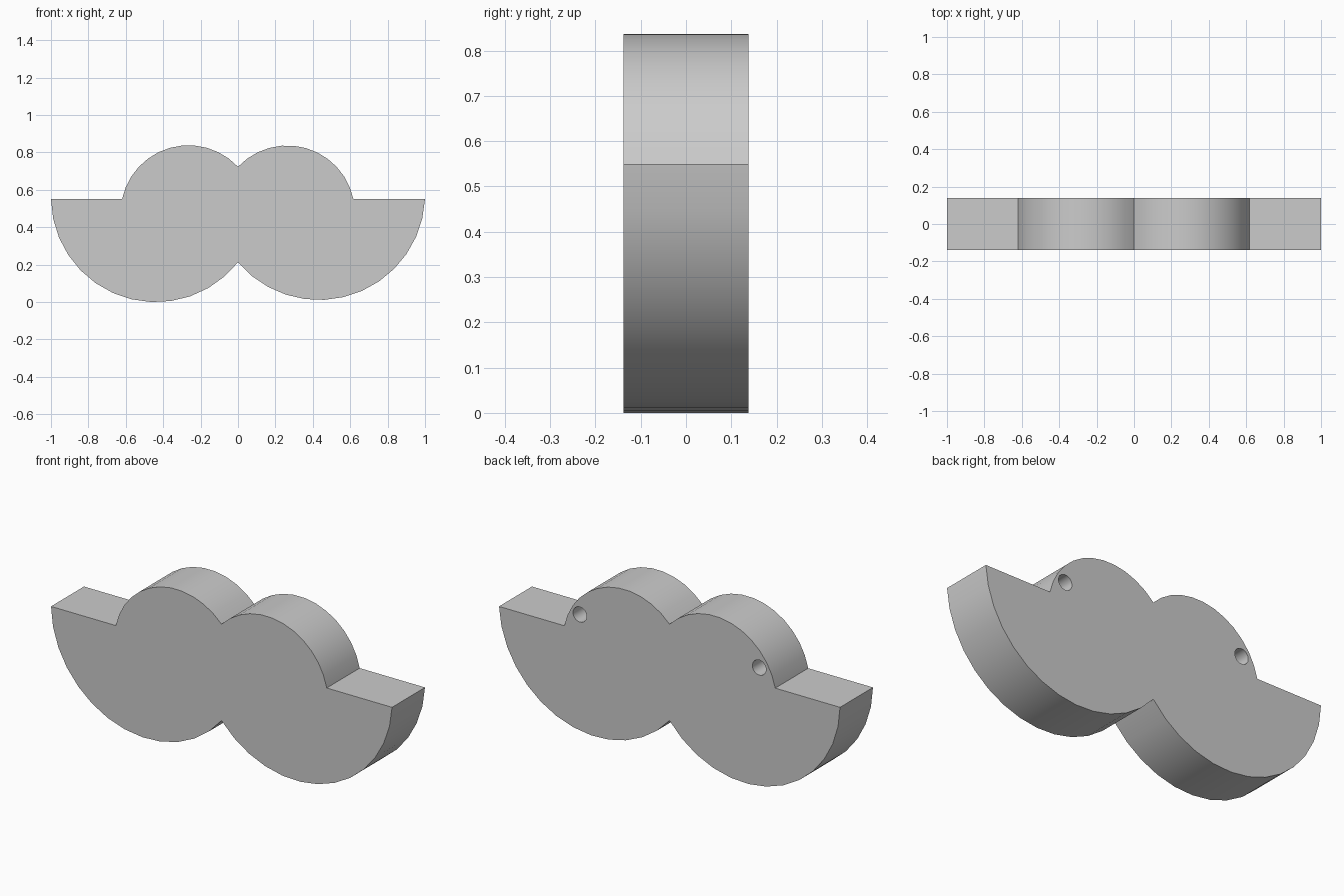
import bpy, bmesh, math
from mathutils import Vector

cube = bpy.data.objects.get("Cube")
if cube:
    bpy.data.objects.remove(cube, do_unlink=True)

HALF_DEPTH = 0.138
SHELF = 0.55
HOLE_RADIUS, HOLE_DEPTH = 0.04, 0.17

grey = bpy.data.materials.new("plain grey")
grey.use_nodes = True
colour = (0.6, 0.6, 0.6, 1)
grey.diffuse_color = colour
grey.node_tree.nodes["Principled BSDF"].inputs["Base Color"].default_value = colour


def arc(start, end, centre, steps):
    """Counter-clockwise arc in the xz plane, from start up to but not including end."""
    c = Vector(centre)
    a, b = Vector(start) - c, Vector(end) - c
    t0, t1 = math.atan2(a.y, a.x), math.atan2(b.y, b.x)
    if t1 < t0:
        t1 += math.tau
    points = []
    for i in range(steps):
        f = i / steps
        t = t0 + (t1 - t0) * f
        r = a.length * (1 - f) + b.length * f
        points.append(c + r * Vector((math.cos(t), math.sin(t))))
    return points


# Outline: two large lower lobes, flat shelves, two smaller upper lobes
low_notch, high_notch = (0, 0.212), (0, 0.723)
left_end, right_end = (1, SHELF), (-1, SHELF)
left_step, right_step = (0.617, SHELF), (-0.62, SHELF)
outline = arc(right_end, low_notch, (-0.44, 0.56), 13)
outline += arc(low_notch, left_end, (0.433, 0.578), 13)
outline.append(Vector(left_end))
outline += arc(left_step, high_notch, (0.265, 0.475), 12)
outline += arc(high_notch, right_step, (-0.265, 0.475), 12)
outline.append(Vector(right_step))

# Body: outline extruded front to back
bm = bmesh.new()
face = bm.faces.new([bm.verts.new((p.x, -HALF_DEPTH, p.y)) for p in outline])
extruded = bmesh.ops.extrude_face_region(bm, geom=[face])["geom"]
bmesh.ops.translate(bm, vec=(0, 2 * HALF_DEPTH, 0),
                    verts=[v for v in extruded if isinstance(v, bmesh.types.BMVert)])
bmesh.ops.recalc_face_normals(bm, faces=bm.faces)
mesh = bpy.data.meshes.new("body")
bm.to_mesh(mesh)
bm.free()
mesh.materials.append(grey)
body = bpy.data.objects.new("body", mesh)
bpy.context.collection.objects.link(body)

# Blind mounting holes in the back
for side, x in (("left", 0.526), ("right", -0.526)):
    bpy.ops.mesh.primitive_cylinder_add(
        vertices=32, radius=HOLE_RADIUS, depth=2 * HOLE_DEPTH,
        location=(x, HALF_DEPTH, 0.634), rotation=(math.pi / 2, 0, 0))
    cutter = bpy.context.object
    cutter.name = side + "_hole_cutter"
    cutter.data.materials.append(grey)
    cutter.hide_render = True
    cut = body.modifiers.new(side + " hole", "BOOLEAN")
    cut.operation = "DIFFERENCE"
    cut.solver = "EXACT"
    cut.object = cutter
    bpy.context.view_layer.objects.active = body
    bpy.ops.object.modifier_apply(modifier=cut.name)
    bpy.data.objects.remove(cutter, do_unlink=True)

bpy.ops.object.select_all(action="DESELECT")
body.select_set(True)
bpy.context.view_layer.objects.active = body
bpy.ops.object.shade_smooth_by_angle(angle=math.radians(30))
